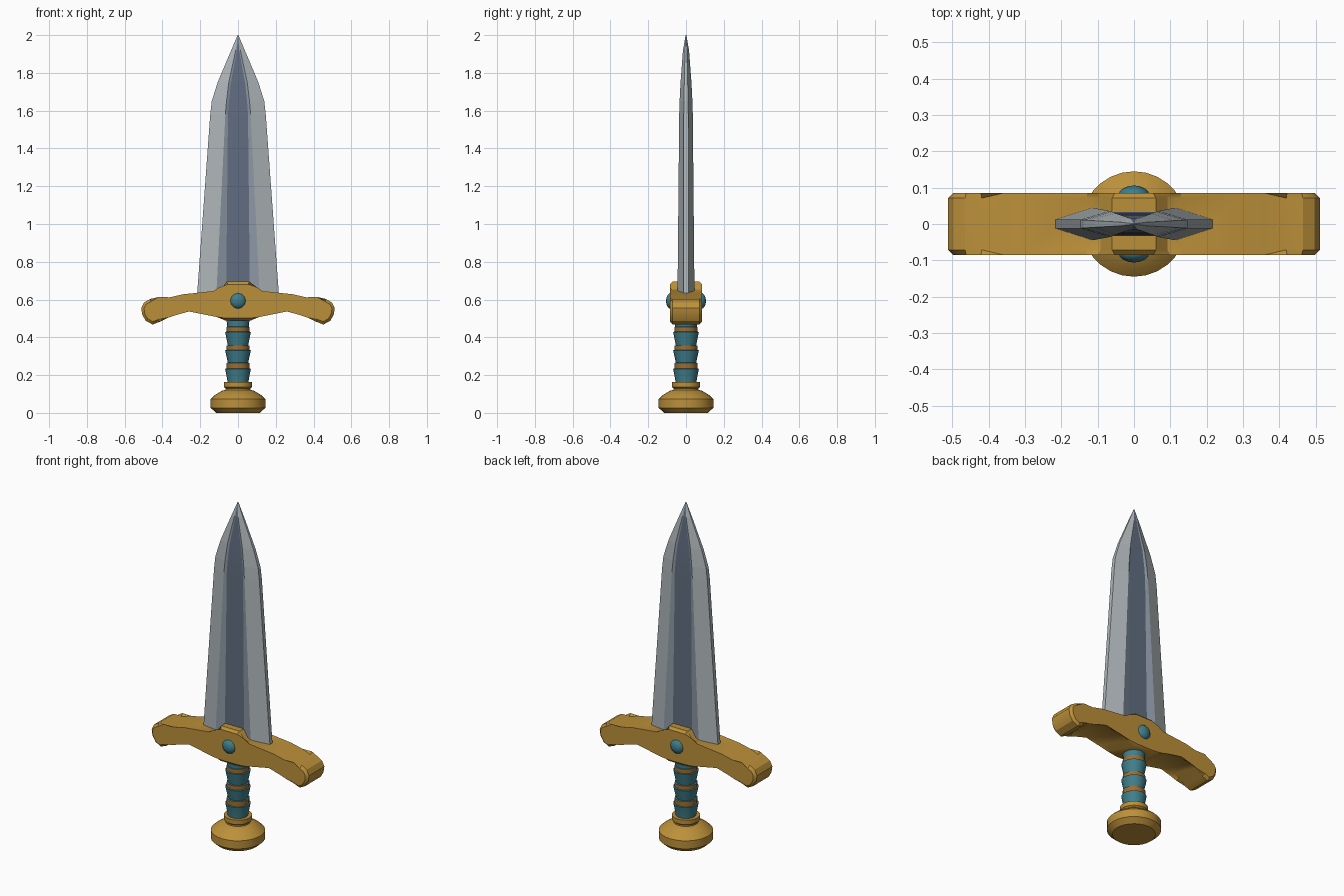
import bpy, bmesh, math

if "Cube" in bpy.data.objects:
    bpy.data.objects.remove(bpy.data.objects["Cube"])


def material(name, rgb):
    m = bpy.data.materials.new(name)
    m.diffuse_color = (*rgb, 1)
    m.use_nodes = True
    m.node_tree.nodes["Principled BSDF"].inputs["Base Color"].default_value = m.diffuse_color
    return m


gold = material("gold", (0.50, 0.28, 0.042))
wrap = material("brown_wrap", (0.33, 0.155, 0.03))
teal = material("teal", (0.05, 0.21, 0.26))
steel = material("steel", (0.42, 0.46, 0.48))
mid_steel = material("blue_steel", (0.26, 0.31, 0.37))
dark_steel = material("dark_steel", (0.12, 0.155, 0.22))


def finish(name, bm, mats, angle=None):
    bmesh.ops.recalc_face_normals(bm, faces=bm.faces)
    mesh = bpy.data.meshes.new(name)
    bm.to_mesh(mesh)
    bm.free()
    for m in mats:
        mesh.materials.append(m)
    if angle:
        mesh.shade_smooth()
        mesh.set_sharp_from_angle(angle=math.radians(angle))
    ob = bpy.data.objects.new(name, mesh)
    bpy.context.collection.objects.link(ob)
    return ob


def loft(bm, rings, index):
    """Skin closed rings of points; index(ring, column) picks the material."""
    rows = [[bm.verts.new(p) for p in r] for r in rings]
    n = len(rows[0])
    for i in range(len(rows) - 1):
        for j in range(n):
            k = (j + 1) % n
            f = bm.faces.new((rows[i][j], rows[i][k], rows[i + 1][k], rows[i + 1][j]))
            f.material_index = index(i, j)
    bm.faces.new(rows[0])
    bm.faces.new(rows[-1])


def lathe(name, profile, mats, sides, index=lambda i, j: 0, angle=30):
    bm = bmesh.new()
    turns = [2 * math.pi * j / sides for j in range(sides)]
    rings = [[(r * math.cos(a), r * math.sin(a), z) for a in turns] for r, z in profile]
    loft(bm, rings, index)
    return finish(name, bm, mats, angle)


# Blade: half width, ridge x, fuller x, ridge y, fuller y, edge y at each height
stations = [
    (0.62, 0.217, 0.115, 0.063, 0.045, 0.033, 0.012),
    (1.58, 0.147, 0.067, 0.053, 0.036, 0.029, 0.012),
    (1.65, 0.139, 0.061, 0.048, 0.034, 0.028, 0.011),
    (1.75, 0.108, 0.049, 0.037, 0.029, 0.025, 0.009),
    (1.92, 0.036, 0.012, 0.006, 0.016, 0.015, 0.005),
    (2.00, 0.002, 0.001, 0.0005, 0.002, 0.002, 0.001),
]
rings = []
for z, w, r, f, ry, fy, e in stations:
    half = [(w, e), (r, ry), (f, fy), (-f, fy), (-r, ry), (-w, e)]
    rings.append([(x, -y, z) for x, y in half] + [(-x, y, z) for x, y in half])
bm = bmesh.new()
loft(bm, rings, lambda i, j: (0, 1, 2, 1, 0, 0)[j % 6])
finish("blade", bm, [steel, mid_steel, dark_steel])

# Crossguard: mirrored outline, extruded and bevelled around both rims
right = [(0.06, 0.695), (0.092, 0.652), (0.13, 0.645), (0.29, 0.628), (0.36, 0.612),
         (0.42, 0.599), (0.465, 0.603), (0.497, 0.585), (0.512, 0.555), (0.507, 0.52),
         (0.488, 0.487), (0.452, 0.468), (0.415, 0.482), (0.375, 0.517), (0.33, 0.532),
         (0.26, 0.537), (0.15, 0.53), (0.11, 0.507), (0.065, 0.488)]
outline = right + [(-x, z) for x, z in reversed(right)]
bm = bmesh.new()
loft(bm, [[(x, y, z) for x, z in outline] for y in (-0.085, 0.085)], lambda i, j: 0)
rims = [e for e in bm.edges if abs(e.verts[0].co.y - e.verts[1].co.y) < 1e-5]
bmesh.ops.bevel(bm, geom=rims, offset=0.014, segments=1, affect='EDGES')
finish("crossguard", bm, [gold], 30)

# Gems on both faces of the guard
for side, label in ((-1, "front"), (1, "back")):
    bm = bmesh.new()
    bmesh.ops.create_uvsphere(bm, u_segments=12, v_segments=8, radius=0.043)
    for v in bm.verts:
        x, y, z = v.co
        v.co = (x, side * (0.078 + z * 0.65), 0.593 + y)
    finish(label + "_gem", bm, [teal], 40)

# Grip: teal tapers separated by brown bands
grip = [(0.054, 0.15), (0.057, 0.16), (0.068, 0.228), (0.055, 0.236), (0.055, 0.265),
        (0.055, 0.268), (0.068, 0.325), (0.055, 0.334), (0.055, 0.357), (0.055, 0.36),
        (0.068, 0.42), (0.055, 0.43), (0.055, 0.455), (0.06, 0.46), (0.063, 0.52)]
# flip each taper so that it is widest just below its upper band
tapers = [(0.055, 0.15), (0.055, 0.165), (0.068, 0.233), (0.061, 0.235), (0.061, 0.265),
          (0.054, 0.267), (0.068, 0.331), (0.061, 0.333), (0.061, 0.356),
          (0.054, 0.358), (0.068, 0.428), (0.061, 0.43), (0.061, 0.455),
          (0.058, 0.457), (0.062, 0.52)]
bands = (3, 7, 11)
lathe("grip", tapers, [teal, wrap], 16, lambda i, j: int(i in bands))

# Pommel with collar
lathe("pommel", [(0.115, 0.0), (0.145, 0.027), (0.145, 0.074), (0.122, 0.095),
                 (0.085, 0.117), (0.066, 0.122), (0.066, 0.13), (0.075, 0.137),
                 (0.075, 0.163)], [gold], 28)
